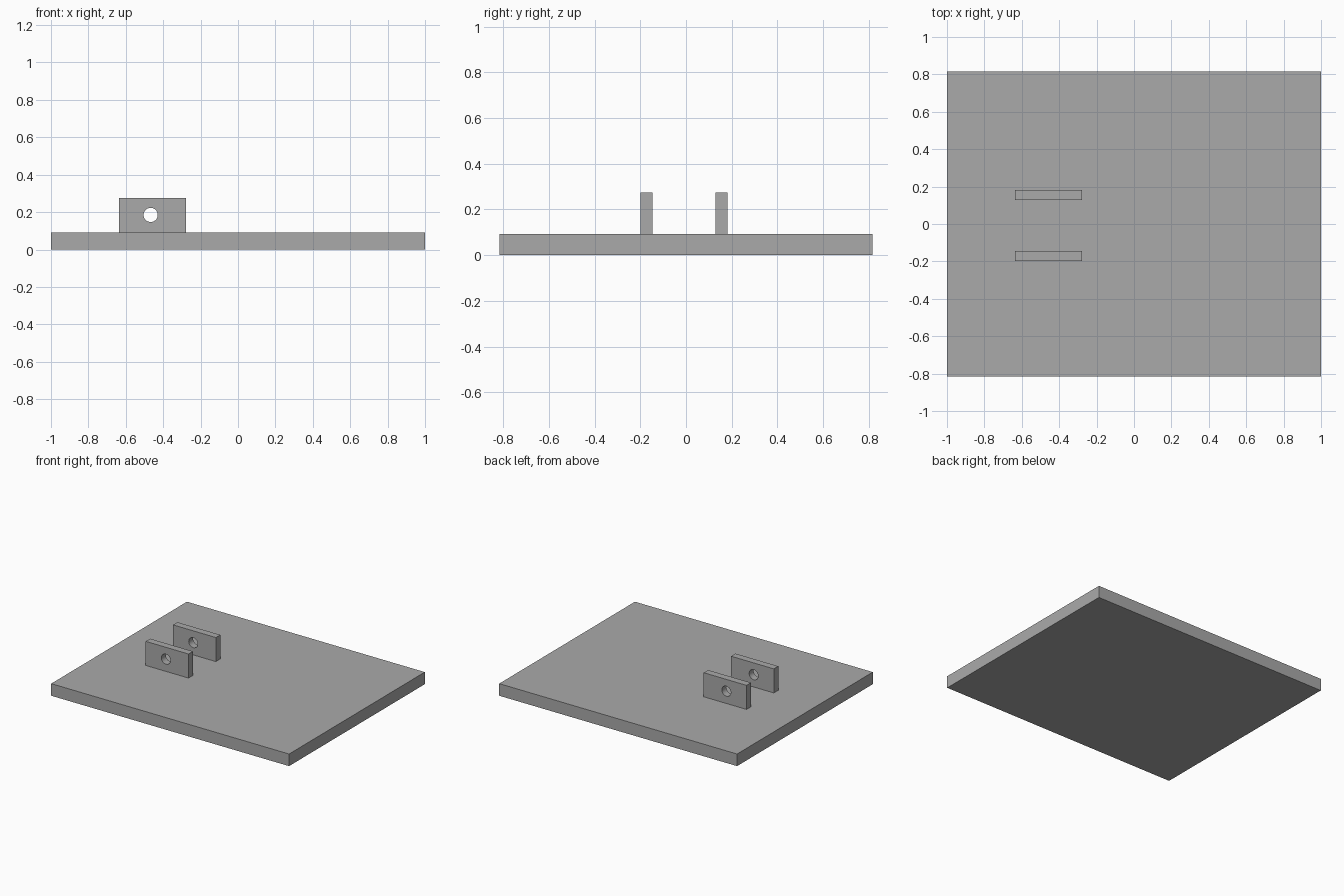
import bpy
import bmesh
from math import cos, sin, tau, radians, pi
from mathutils import Matrix

old = bpy.data.objects.get("Cube")
if old:
    bpy.data.objects.remove(old, do_unlink=True)

grey = bpy.data.materials.new("plain_grey")
grey.use_nodes = True
colour = (0.4, 0.4, 0.4, 1)
grey.diffuse_color = colour
grey.node_tree.nodes["Principled BSDF"].inputs["Base Color"].default_value = colour

WIDTH, DEPTH, THICK = 2.0, 1.63, 0.092
LUG_LEFT, LUG_RIGHT, LUG_TOP = -0.637, -0.277, 0.275
LUG_THICK = 0.053
HOLE_X, HOLE_Z, HOLE_RADIUS = -0.467, 0.185, 0.038


def add_object(name, bm):
    mesh = bpy.data.meshes.new(name)
    bm.to_mesh(mesh)
    bm.free()
    mesh.materials.append(grey)
    obj = bpy.data.objects.new(name, mesh)
    bpy.context.collection.objects.link(obj)
    return obj


def add_base_plate():
    bm = bmesh.new()
    bmesh.ops.create_cube(bm, size=1, matrix=Matrix.Translation((0, 0, THICK / 2))
                          @ Matrix.Diagonal((WIDTH, DEPTH, THICK, 1)))
    return add_object("base_plate", bm)


def add_lug(name, y):
    """Upright rectangular lug, centred on y, with a round pin hole."""
    curve = bpy.data.curves.new(name + "_profile", "CURVE")
    curve.dimensions = "2D"
    curve.fill_mode = "BOTH"
    curve.extrude = LUG_THICK / 2
    outline = [(LUG_LEFT, THICK), (LUG_RIGHT, THICK),
               (LUG_RIGHT, LUG_TOP), (LUG_LEFT, LUG_TOP)]
    hole = [(HOLE_X + HOLE_RADIUS * cos(tau * i / 32),
             HOLE_Z + HOLE_RADIUS * sin(tau * i / 32)) for i in range(32)]
    for points in (outline, hole):
        spline = curve.splines.new("POLY")
        spline.points.add(len(points) - 1)
        for point, (x, z) in zip(spline.points, points):
            point.co = (x, z, 0, 1)
        spline.use_cyclic_u = True

    # Turn the filled profile into a welded, upright mesh
    helper = bpy.data.objects.new(name + "_profile", curve)
    bm = bmesh.new()
    bm.from_mesh(helper.to_mesh())
    helper.to_mesh_clear()
    bpy.data.objects.remove(helper)
    bpy.data.curves.remove(curve)
    bmesh.ops.remove_doubles(bm, verts=bm.verts, dist=0.0001)
    bmesh.ops.recalc_face_normals(bm, faces=bm.faces)
    bm.transform(Matrix.Translation((0, y, 0)) @ Matrix.Rotation(pi / 2, 4, "X"))
    lug = add_object(name, bm)

    # Smooth the bore, keep the block edges sharp
    bpy.ops.object.select_all(action="DESELECT")
    bpy.context.view_layer.objects.active = lug
    lug.select_set(True)
    bpy.ops.object.shade_smooth_by_angle(angle=radians(30))
    return lug


add_base_plate()
add_lug("front_lug", -0.172)
add_lug("back_lug", 0.156)
